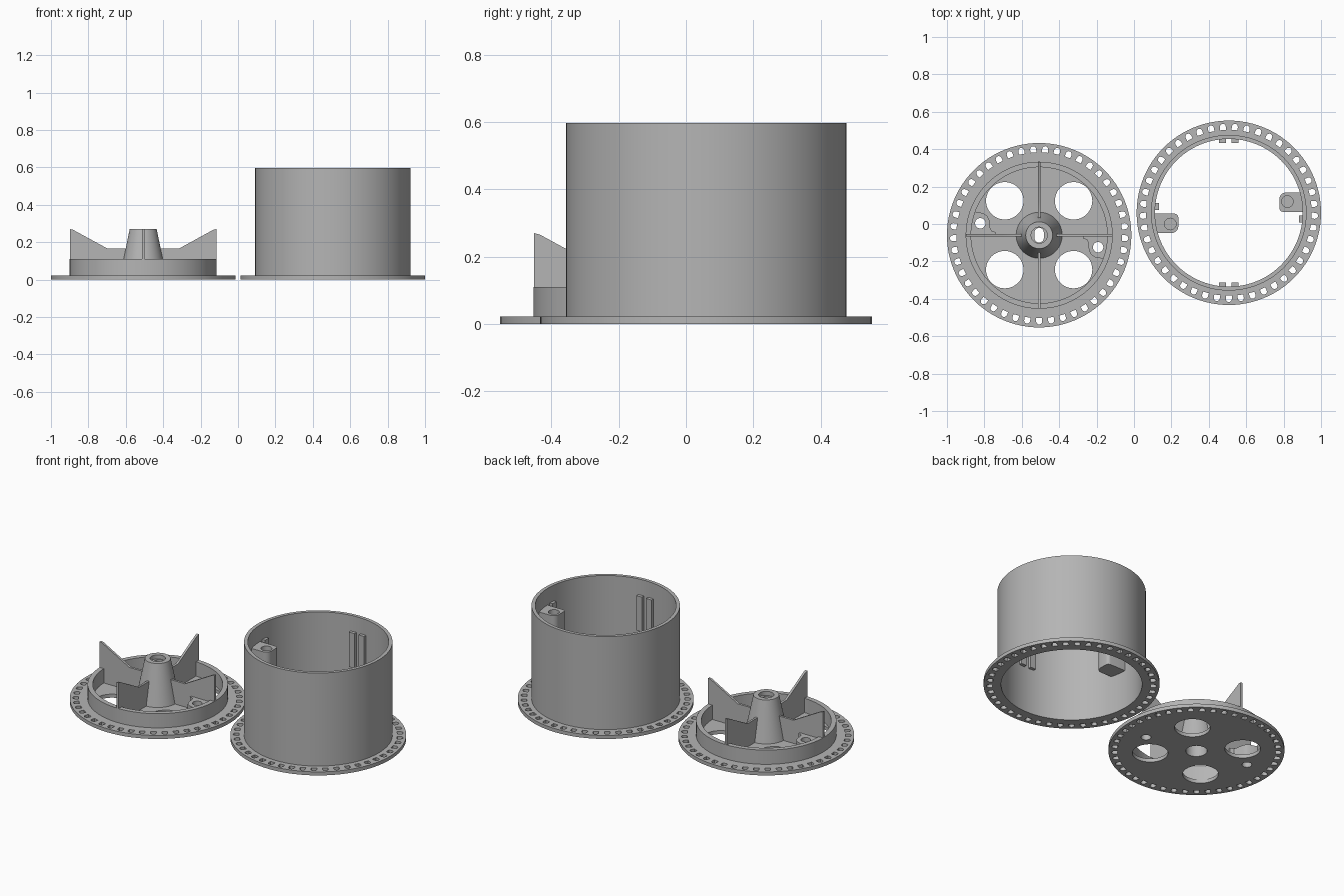
import bpy, bmesh, math
from mathutils import Matrix, Vector

if "Cube" in bpy.data.objects:
    bpy.data.objects.remove(bpy.data.objects["Cube"])

grey = bpy.data.materials.new("plain grey")
grey.diffuse_color = (0.46, 0.46, 0.46, 1)
grey.use_nodes = True
grey.node_tree.nodes["Principled BSDF"].inputs["Base Color"].default_value = grey.diffuse_color

LID = Vector((-0.507, -0.06, 0))     # centre of the lid
DRUM = Vector((0.507, 0.06, 0))      # centre of the drum
FLANGE_R, FLANGE_T = 0.493, 0.022


def finish(name, bm, loc, turn=0.0):
    """Clean a bmesh, place it and shade it."""
    bmesh.ops.remove_doubles(bm, verts=bm.verts, dist=1e-5)
    bmesh.ops.recalc_face_normals(bm, faces=bm.faces)
    me = bpy.data.meshes.new(name)
    bm.to_mesh(me)
    bm.free()
    me.materials.clear()
    me.materials.append(grey)
    me.shade_smooth()
    me.set_sharp_from_angle(angle=math.radians(30))
    ob = bpy.data.objects.new(name, me)
    ob.matrix_world = Matrix.Translation(loc) @ Matrix.Rotation(turn, 4, 'Z')
    bpy.context.collection.objects.link(ob)
    return ob


def plate(name, loops, z0, z1, loc, turn=0.0):
    """Extrude an outline (first loop) with holes (other loops) from z0 to z1."""
    cu = bpy.data.curves.new("outline", 'CURVE')
    cu.dimensions = '2D'
    cu.fill_mode = 'BOTH'
    cu.extrude = (z1 - z0) / 2
    for pts in loops:
        sp = cu.splines.new('POLY')
        sp.points.add(len(pts) - 1)
        for p, (x, y) in zip(sp.points, pts):
            p.co = (x, y, 0, 1)
        sp.use_cyclic_u = True
    tmp = bpy.data.objects.new("outline", cu)
    bpy.context.collection.objects.link(tmp)
    bpy.context.view_layer.update()
    me = bpy.data.meshes.new_from_object(tmp)
    bpy.data.objects.remove(tmp)
    bpy.data.curves.remove(cu)
    bm = bmesh.new()
    bm.from_mesh(me)
    bpy.data.meshes.remove(me)
    bmesh.ops.translate(bm, verts=bm.verts, vec=(0, 0, (z0 + z1) / 2))
    return finish(name, bm, loc, turn)


def arc(r, a0, a1, n, cx=0.0, cy=0.0):
    """Points along an arc, angles in degrees."""
    return [(cx + r * math.cos(math.radians(a0 + (a1 - a0) * i / n)),
             cy + r * math.sin(math.radians(a0 + (a1 - a0) * i / n))) for i in range(n + 1)]


def circle(r, n=96, cx=0.0, cy=0.0):
    return arc(r, 0, 360, n, cx, cy)[:-1]


def rect(x0, x1, y0, y1):
    return [(x0, y0), (x1, y0), (x1, y1), (x0, y1)]


def rim_holes(count=45):
    """Arched holes, rounded outwards, around the flange."""
    arch = [(0.443, -0.016)] + arc(0.016, -90, 90, 8, 0.461) + [(0.443, 0.016)]
    out = []
    for i in range(count):
        a = 2 * math.pi * i / count - math.pi / 2
        c, s = math.cos(a), math.sin(a)
        out.append([(x * c - y * s, x * s + y * c) for x, y in arch])
    return out


# ---- Drum: flange and wall
plate("drum_flange", [circle(FLANGE_R), circle(0.395)] + rim_holes(), 0, FLANGE_T, DRUM)
plate("drum_wall", [circle(0.416), circle(0.395)], FLANGE_T, 0.597, DRUM)

# Screw bosses with blind holes, and fin guides on the inner wall
boss = ([(-0.40, -0.108)] + arc(0.035, -90, 0, 6, -0.305, -0.073)
        + arc(0.02, 0, 90, 4, -0.29, -0.025) + [(-0.40, -0.005)])
for side, turn in (("left", 0), ("right", math.pi)):
    plate(side + "_boss_base", [boss], 0.24, 0.41, DRUM, turn)
    plate(side + "_boss_top", [boss, circle(0.031, 24, -0.313, -0.06)], 0.41, 0.495, DRUM, turn)
    plate(side + "_fin_guide", [rect(-0.40, -0.374, 0.015, 0.052)], 0.285, 0.50, DRUM, turn)
for side, turn in (("back", -math.pi / 2), ("front", math.pi / 2)):
    for k in (1, -1):
        y0, y1 = sorted((k * 0.015, k * 0.052))
        plate(side + "_fin_guide", [rect(-0.40, -0.374, y0, y1)], 0.285, 0.50, DRUM, turn)

# ---- Lid: base disc with large openings, screw holes and centre hole
openings = [circle(0.10, 48, sx * 0.184, sy * 0.184) for sx in (-1, 1) for sy in (-1, 1)]
screws = [circle(0.028, 24, k * -0.315, k * 0.064) for k in (1, -1)]
plate("lid_base", [circle(FLANGE_R), circle(0.06, 48)] + openings + screws + rim_holes(),
      0, FLANGE_T, LID)
plate("lid_wall", [circle(0.393), circle(0.364)], FLANGE_T, 0.11, LID)

# Screw pads beside the fins
pad = (arc(0.37, 180, 160, 8) + [(-0.30, 0.118), (-0.278, 0.104), (-0.266, 0.08),
       (-0.262, 0.04), (-0.255, 0.024), (-0.233, 0.016), (-0.233, 0.0)])
for side, turn in (("left", 0), ("right", math.pi)):
    plate(side + "_screw_pad", [pad, circle(0.028, 24, -0.315, 0.064)],
          FLANGE_T, 0.10, LID, turn)

# Hollow tapered hub, spun around its axis
bm = bmesh.new()
profile = [(0.06, 0.022), (0.123, 0.022), (0.072, 0.27), (0.043, 0.27),
           (0.043, 0.22), (0.06, 0.20)]
vs = [bm.verts.new((r, 0, z)) for r, z in profile]
es = [bm.edges.new((vs[i], vs[(i + 1) % len(vs)])) for i in range(len(vs))]
bmesh.ops.spin(bm, geom=vs + es, cent=(0, 0, 0), axis=(0, 0, 1),
               angle=2 * math.pi, steps=64, use_merge=False)
finish("hub", bm, LID)

# Slotted seat inside the hub
slot = arc(0.025, 0, 180, 10, 0, 0.014) + arc(0.025, 180, 360, 10, 0, -0.014)
plate("hub_slot", [circle(0.045, 48), slot], 0.222, 0.245, LID)

# Four upright fins with a raised outer tip
side_view = [(0.085, 0.015), (0.392, 0.015), (0.392, 0.27), (0.375, 0.266),
             (0.19, 0.165), (0.085, 0.165)]
for i, side in enumerate(("right", "back", "left", "front")):
    bm = bmesh.new()
    face = bm.faces.new([bm.verts.new((r, -0.007, z)) for r, z in side_view])
    ext = bmesh.ops.extrude_face_region(bm, geom=[face])["geom"]
    bmesh.ops.translate(bm, vec=(0, 0.014, 0),
                        verts=[g for g in ext if isinstance(g, bmesh.types.BMVert)])
    finish(side + "_fin", bm, LID, i * math.pi / 2)
